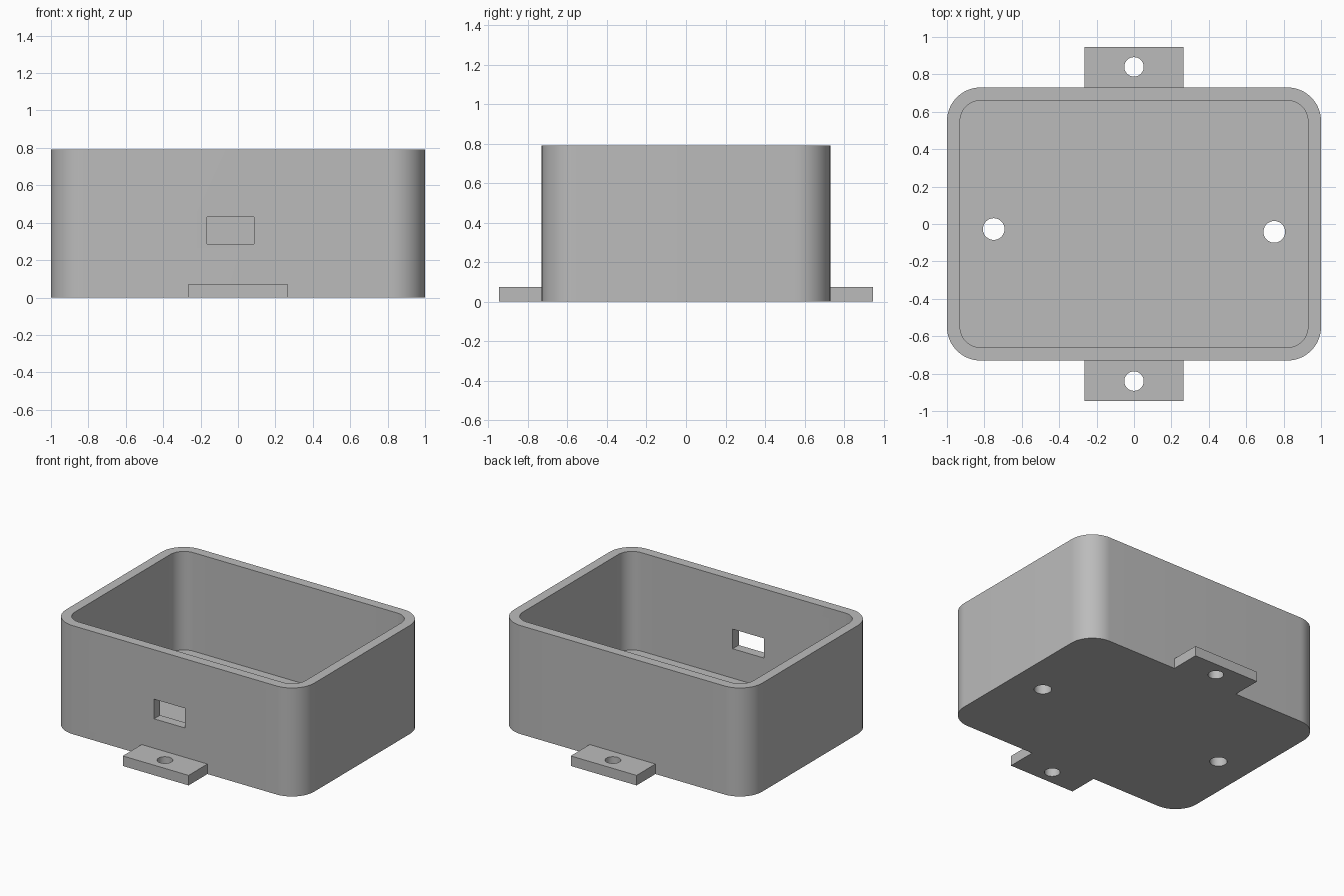
import bpy, bmesh, math

old = bpy.data.objects.get("Cube")
if old:
    bpy.data.objects.remove(old, do_unlink=True)

HEIGHT, FLOOR, WALL = 0.79, 0.073, 0.07
HALF_X, HALF_Y, CORNER = 1.0, 0.73, 0.18
TAB_X, TAB_END = 0.265, 0.947

grey = bpy.data.materials.new("matte grey")
grey.use_nodes = True
grey.diffuse_color = (0.5, 0.5, 0.5, 1)
grey.node_tree.nodes["Principled BSDF"].inputs["Base Color"].default_value = (0.5, 0.5, 0.5, 1)


def prism(name, outline, z0, z1):
    """Extrude a closed outline from z0 to z1."""
    bm = bmesh.new()
    face = bm.faces.new([bm.verts.new((x, y, z0)) for x, y in outline])
    top = bmesh.ops.extrude_face_region(bm, geom=[face])
    moved = [v for v in top["geom"] if isinstance(v, bmesh.types.BMVert)]
    bmesh.ops.translate(bm, vec=(0, 0, z1 - z0), verts=moved)
    bmesh.ops.recalc_face_normals(bm, faces=bm.faces[:])
    mesh = bpy.data.meshes.new(name)
    bm.to_mesh(mesh)
    bm.free()
    mesh.materials.append(grey)
    obj = bpy.data.objects.new(name, mesh)
    bpy.context.collection.objects.link(obj)
    return obj


def rounded(hx, hy, r, steps=16):
    """Rounded rectangle outline."""
    pts = []
    for i, (sx, sy) in enumerate([(1, 1), (-1, 1), (-1, -1), (1, -1)]):
        for k in range(steps + 1):
            a = (i + k / steps) * math.pi / 2
            pts.append((sx * (hx - r) + r * math.cos(a), sy * (hy - r) + r * math.sin(a)))
    return pts


def rect(x0, x1, y0, y1):
    return [(x0, y0), (x1, y0), (x1, y1), (x0, y1)]


def circle(cx, cy, r, n=40):
    return [(cx + r * math.cos(2 * math.pi * k / n), cy + r * math.sin(2 * math.pi * k / n))
            for k in range(n)]


def cut(obj, cutter):
    """Subtract the cutter, then discard it."""
    cutter.hide_render = True
    mod = obj.modifiers.new("cut", "BOOLEAN")
    mod.operation, mod.solver, mod.object = "DIFFERENCE", "EXACT", cutter
    bpy.context.view_layer.objects.active = obj
    bpy.ops.object.modifier_apply(modifier=mod.name)
    bpy.data.objects.remove(cutter, do_unlink=True)


# Open box with a hollow, a front window and two floor holes
case = prism("case", rounded(HALF_X, HALF_Y, CORNER), 0, HEIGHT)
cut(case, prism("cavity", rounded(HALF_X - WALL, HALF_Y - WALL, CORNER - WALL), FLOOR, HEIGHT + 0.1))
cut(case, prism("window", rect(-0.165, 0.086, -HALF_Y - 0.1, -HALF_Y + WALL + 0.1), 0.287, 0.43))
for x, y in [(-0.75, -0.027), (0.75, -0.042)]:
    cut(case, prism("floor_hole", circle(x, y, 0.058), -0.1, FLOOR + 0.1))
parts = [case]

# Mounting tabs at front and back
for name, side in [("front_tab", -1), ("back_tab", 1)]:
    ys = sorted([side * HALF_Y, side * TAB_END])
    tab = prism(name, rect(-TAB_X, TAB_X, *ys), 0, FLOOR)
    cut(tab, prism("tab_hole", circle(0, side * 0.84, 0.052), -0.1, FLOOR + 0.1))
    parts.append(tab)

# Smooth rounded corners and holes, keep edges sharp
bpy.ops.object.select_all(action="DESELECT")
for part in parts:
    part.select_set(True)
bpy.context.view_layer.objects.active = case
bpy.ops.object.shade_smooth_by_angle(angle=math.radians(30))
